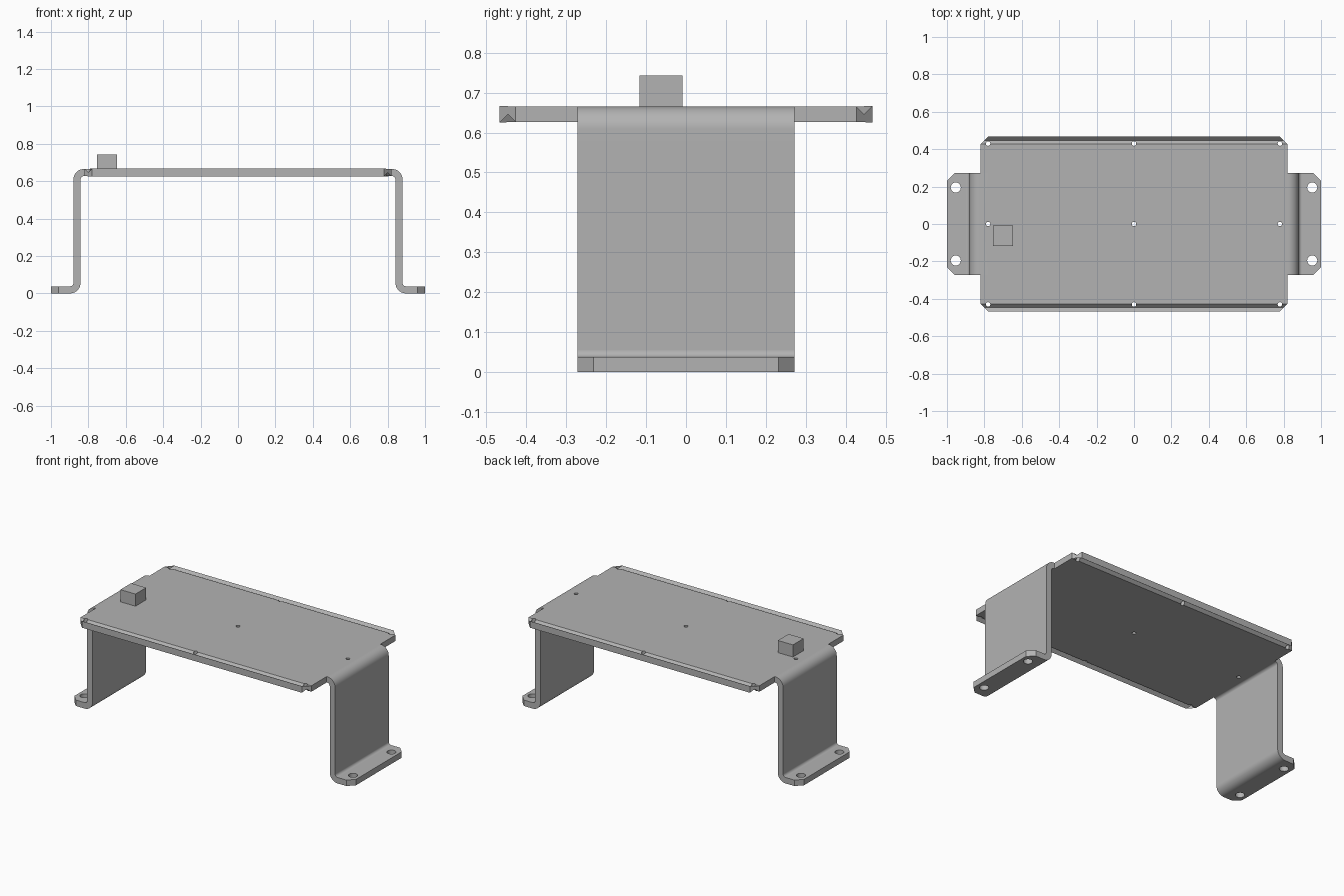
import bpy
import bmesh
from math import cos, sin, pi, radians

if "Cube" in bpy.data.objects:
    bpy.data.objects.remove(bpy.data.objects["Cube"], do_unlink=True)

T = 0.038            # sheet thickness
TOP = 0.665          # height of the plate's upper face
R = 0.056            # outer bend radius
CHAMFER = 0.04
LEG_W = 0.272        # half width of a leg
PLATE_X, PLATE_Y = 0.82, 0.467

grey = bpy.data.materials.new("plain grey")
grey.use_nodes = True
colour = (0.45, 0.45, 0.45, 1)
grey.diffuse_color = colour
grey.node_tree.nodes["Principled BSDF"].inputs["Base Color"].default_value = colour


def make_object(name, bm):
    bmesh.ops.recalc_face_normals(bm, faces=bm.faces)
    mesh = bpy.data.meshes.new(name)
    bm.to_mesh(mesh)
    bm.free()
    mesh.materials.append(grey)
    obj = bpy.data.objects.new(name, mesh)
    bpy.context.collection.objects.link(obj)
    return obj


def extrude(points, direction):
    bm = bmesh.new()
    face = bm.faces.new([bm.verts.new(p) for p in points])
    out = bmesh.ops.extrude_face_region(bm, geom=[face])
    moved = [v for v in out["geom"] if isinstance(v, bmesh.types.BMVert)]
    bmesh.ops.translate(bm, verts=moved, vec=direction)
    return bm


def chamfer_corners(bm, limit):
    # Cut the upright corner edges lying at |x| = limit
    edges = [e for e in bm.edges
             if all(abs(abs(v.co.x) - limit) < 1e-4 for v in e.verts)
             and abs(e.verts[0].co.y - e.verts[1].co.y) < 1e-4]
    bmesh.ops.bevel(bm, geom=edges, offset=CHAMFER, segments=1, affect="EDGES")


def box(name, x0, x1, y0, y1, z0, z1):
    return extrude([(x0, y0, z0), (x1, y0, z0), (x1, y1, z0), (x0, y1, z0)],
                   (0, 0, z1 - z0))


def arc(cx, cz, r, start, end, n=10):
    angles = [radians(start + (end - start) * i / n) for i in range(n + 1)]
    return [(cx + r * cos(a), cz + r * sin(a)) for a in angles]


def combine(body, tool, operation):
    mod = body.modifiers.new(operation.lower(), "BOOLEAN")
    mod.object, mod.operation, mod.solver = tool, operation, "EXACT"
    bpy.context.view_layer.objects.active = body
    bpy.ops.object.modifier_apply(modifier=mod.name)
    bpy.data.objects.remove(tool, do_unlink=True)


# Plate with cut corners
bm = box("plate", -PLATE_X, PLATE_X, -PLATE_Y, PLATE_Y, TOP - T, TOP)
chamfer_corners(bm, PLATE_X)
bracket = make_object("mounting_bracket", bm)

# Bent legs with feet, folded from the same sheet
wall = 0.88                            # outer face of the upright
top_c = (wall - R, TOP - R)
foot_c = (wall - T + R, R)
profile = [(0.76, TOP)]
profile += arc(*top_c, R, 90, 0)
profile += arc(*foot_c, R - T, 180, 270)
profile += [(1, T), (1, 0)]
profile += arc(*foot_c, R, 270, 180)
profile += arc(*top_c, R - T, 0, 90)
profile += [(0.76, TOP - T)]
for side in (-1, 1):
    bm = extrude([(side * x, -LEG_W, z) for x, z in profile], (0, 2 * LEG_W, 0))
    chamfer_corners(bm, 1)
    combine(bracket, make_object("leg", bm), "UNION")

# Screw holes through the plate and feet
holes = [(x, y, TOP - T / 2, 0.012) for x in (-0.78, 0, 0.78) for y in (-0.43, 0, 0.43)]
holes += [(x, y, T / 2, 0.027) for x in (-0.953, 0.953) for y in (-0.195, 0.195)]
drills = bmesh.new()
for x, y, z, r in holes:
    made = bmesh.ops.create_cone(drills, cap_ends=True, segments=24,
                                 radius1=r, radius2=r, depth=0.1)
    bmesh.ops.translate(drills, verts=made["verts"], vec=(x, y, z))
combine(bracket, make_object("drills", drills), "DIFFERENCE")

# Small block standing on the plate
block = make_object("block", box("block", -0.753, -0.646, -0.117, -0.009, TOP, 0.743))

# Smooth bends, crisp edges, level flat faces
bpy.ops.object.select_all(action="DESELECT")
bracket.select_set(True)
bpy.context.view_layer.objects.active = bracket
bpy.ops.object.shade_smooth_by_angle(angle=radians(30))
weighted = bracket.modifiers.new("flat faces", "WEIGHTED_NORMAL")
weighted.keep_sharp = True
